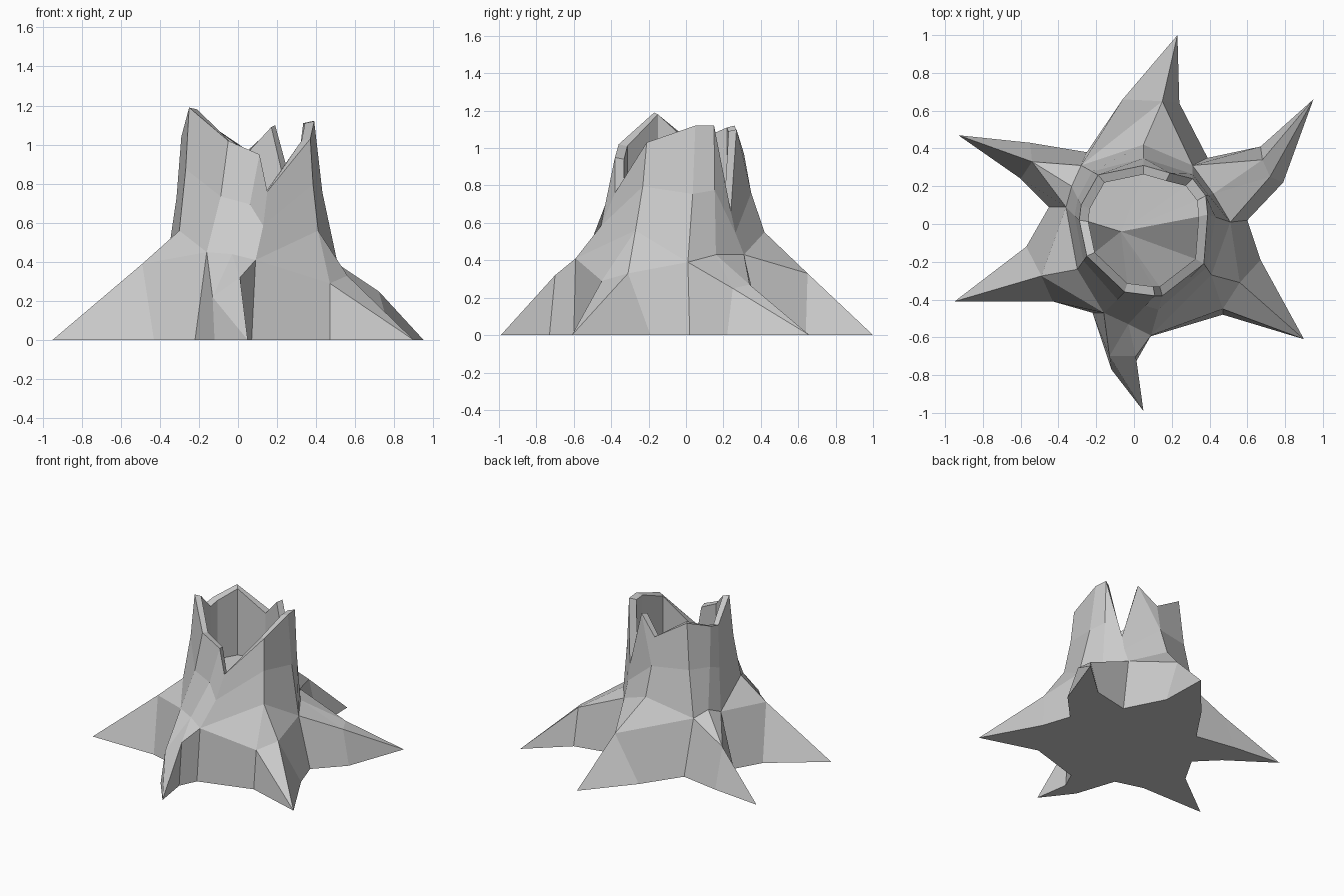
import bpy, bmesh

if "Cube" in bpy.data.objects:
    bpy.data.objects.remove(bpy.data.objects["Cube"])

# Roots counter-clockwise: tip, foot before, foot after, shoulder on trunk, one or two ridge points
ROOTS = [
    ((.95, .66), (.79, .22), (.67, .41), (.42, .16, .43), (.72, .25, .25), (.68, .34, .27)),
    ((.23, 1.0), (.24, .64), (-.06, .66), (.05, .42, .55), (.15, .65, .33)),
    ((-.93, .47), (-.55, .43), (-.60, .24), (-.33, .20, .47), (-.54, .33, .29)),
    ((-.95, -.41), (-.57, -.12), (-.43, -.41), (-.30, -.24, .56), (-.49, -.275, .39)),
    ((.05, -.99), (-.12, -.77), (.01, -.73), (-.03, -.53, .44), (-.13, -.70, .22), (.01, -.70, .32)),
    ((.90, -.61), (.47, -.48), (.67, -.19), (.41, -.27, .56), (.47, -.45, .29), (.56, -.31, .33)),
]
# Valley before each root: ground point, crease top
VALLEYS = [
    ((.60, .02), (.51, .01, .39)), ((.39, .35), (.31, .31, .43)),
    ((-.25, .38), (-.28, .31, .43)), ((-.45, .09), (-.36, .09, .42)),
    ((-.22, -.47), (-.16, -.47, .45)), ((.07, -.60), (.09, -.59, .41)),
]
# Jagged rim, one point per column (valley, root, valley, ...)
RIM = [(.39, .05, 1.12), (.38, .15, 1.12), (.31, .24, .66), (.05, .31, .97),
       (-.19, .26, 1.12), (-.28, .10, 1.06), (-.29, .02, 1.04), (-.25, -.17, 1.19),
       (-.05, -.36, 1.02), (.11, -.38, .95), (.15, -.38, .76), (.37, -.21, 1.03)]
SPIKE = (.19, .27, 1.10)   # extra splinter between columns 2 and 3

bm = bmesh.new()


def vert(p):
    return bm.verts.new((p[0], p[1], p[2] if len(p) > 2 else 0))


def face(*vs):
    return bm.faces.new(list(dict.fromkeys(vs)))


# Roots
ground = [vert(v[0]) for v in VALLEYS]
crease = [vert(v[1]) for v in VALLEYS]
ring, outline = [], []
for i, (tip, a, b, sh, *ridge) in enumerate(ROOTS):
    j = (i + 1) % 6
    t, fa, fb, s = vert(tip), vert(a), vert(b), vert(sh)
    ridge = [vert(r) for r in ridge]
    ra, rb = ridge[0], ridge[-1]
    face(ground[i], fa, ra, crease[i])
    face(fa, t, ra)
    face(crease[i], ra, s)
    if ra is not rb:
        face(ra, rb, s)
        face(ra, t, rb)
    face(rb, crease[j], s)
    face(t, fb, rb)
    face(fb, ground[j], crease[j], rb)
    ring += [crease[i], s]
    outline += [ground[i], fa, t, fb]
face(*outline)

# Trunk wall, flaring towards the roots
waist, rim = [], []
for v, r in zip(ring, RIM):
    top = vert(r)
    p = v.co.lerp(top.co, .65)
    p.z = v.co.z + (top.co.z - v.co.z) * .5
    waist.append(vert(p))
    rim.append(top)
spike = vert(SPIKE)
for i in range(12):
    j = (i + 1) % 12
    face(ring[i], ring[j], waist[j], waist[i])
    if i == 2:
        face(waist[i], waist[j], spike, rim[i])
        face(waist[j], rim[j], spike)
    else:
        face(waist[i], waist[j], rim[j], rim[i])
rim.insert(3, spike)

# Rim thickness, hollow and its sloping floor
inner, floor = [], []
for v in rim:
    x, y = .05 + (v.co.x - .05) * .86, -.03 + (v.co.y + .03) * .86
    inner.append(vert((x, y, v.co.z - .01)))
    floor.append(vert((x, y, .60 if y > 0 else .45)))
centre = vert((-.07, -.04, .59))
n = len(rim)
for i in range(n):
    j = (i + 1) % n
    face(rim[i], rim[j], inner[j], inner[i])
    face(inner[i], inner[j], floor[j], floor[i])
    face(floor[i], floor[j], centre)

bmesh.ops.recalc_face_normals(bm, faces=bm.faces)
mesh = bpy.data.meshes.new("tree_stump")
bm.to_mesh(mesh)
bm.free()
mat = bpy.data.materials.new("grey")
mat.diffuse_color = (.6, .6, .6, 1)
mat.use_nodes = True
mat.node_tree.nodes["Principled BSDF"].inputs["Base Color"].default_value = mat.diffuse_color
mesh.materials.append(mat)
stump = bpy.data.objects.new("tree_stump", mesh)
bpy.context.collection.objects.link(stump)
